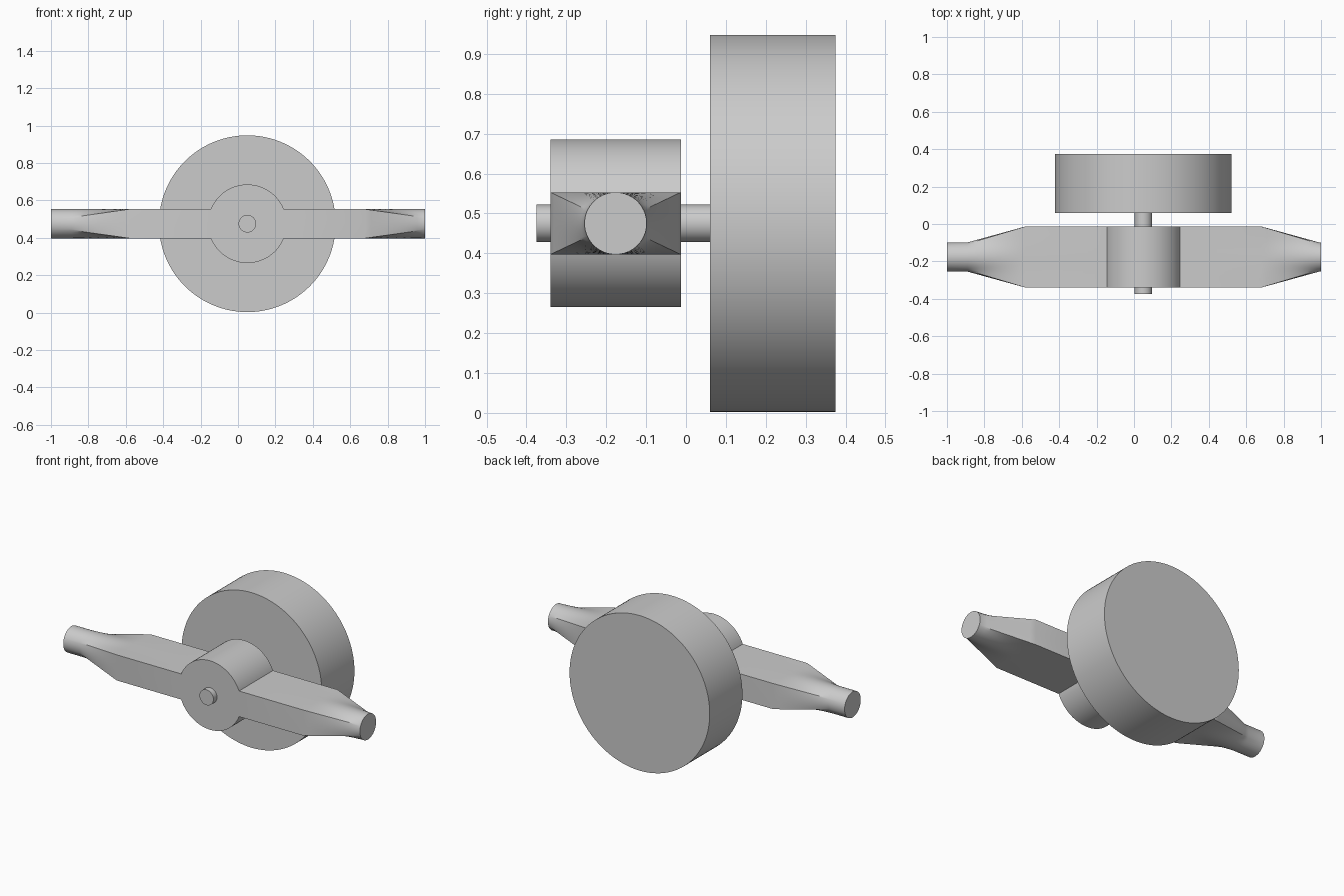
import bpy, bmesh, math
from mathutils import Matrix

cube = bpy.data.objects.get("Cube")
if cube:
    bpy.data.objects.remove(cube, do_unlink=True)

AXIS_X, AXIS_Z = 0.05, 0.475      # shared axle line
HUB_FRONT, HUB_BACK = -0.34, -0.013
HALF_D = (HUB_BACK - HUB_FRONT) / 2
MID_Y = (HUB_BACK + HUB_FRONT) / 2
HALF_H = 0.078                    # arm half height and grip radius

grey = bpy.data.materials.new("plain grey")
grey.use_nodes = True
colour = (0.6, 0.6, 0.6, 1)
grey.diffuse_color = colour
grey.node_tree.nodes["Principled BSDF"].inputs["Base Color"].default_value = colour


def finish(name, bm):
    bmesh.ops.recalc_face_normals(bm, faces=bm.faces)
    mesh = bpy.data.meshes.new(name)
    bm.to_mesh(mesh)
    bm.free()
    mesh.materials.append(grey)
    obj = bpy.data.objects.new(name, mesh)
    bpy.context.collection.objects.link(obj)
    bpy.ops.object.select_all(action="DESELECT")
    obj.select_set(True)
    bpy.context.view_layer.objects.active = obj
    bpy.ops.object.shade_smooth_by_angle(angle=math.radians(20))
    return obj


def disc(name, radius, y0, y1, sides=96):
    bm = bmesh.new()
    place = Matrix.Translation((AXIS_X, (y0 + y1) / 2, AXIS_Z)) @ Matrix.Rotation(math.pi / 2, 4, "X")
    bmesh.ops.create_cone(bm, cap_ends=True, segments=sides, radius1=radius,
                          radius2=radius, depth=y1 - y0, matrix=place)
    return finish(name, bm)


# Section angles, with points exactly on the four bar corners
corner = math.atan2(HALF_H, HALF_D)
stops = [-corner, corner, math.pi - corner, math.pi + corner, 2 * math.pi - corner]
ANGLES = [a + (b - a) * i / 16 for a, b in zip(stops, stops[1:]) for i in range(16)]


def section(blend):
    """Rectangle at blend 0, circle at blend 1."""
    points = []
    for a in ANGLES:
        c, s = math.cos(a), math.sin(a)
        reach = min(HALF_D / max(abs(c), 1e-6), HALF_H / max(abs(s), 1e-6))
        r = reach + (HALF_H - reach) * blend
        points.append((MID_Y + r * c, AXIS_Z + r * s))
    return points


def arm(name, side, tip):
    # flat bar, taper from rectangle to round, then a straight round end
    stations = [(0.195, 0)] + [(0.63 + 0.31 * i / 10, i / 10) for i in range(11)]
    rows = [(AXIS_X + side * d, t) for d, t in stations] + [(tip, 1)]
    bm = bmesh.new()
    rings = [[bm.verts.new((x, y, z)) for y, z in section(t)] for x, t in rows]
    n = len(ANGLES)
    for r0, r1 in zip(rings, rings[1:]):
        for i in range(n):
            j = (i + 1) % n
            bm.faces.new((r0[i], r0[j], r1[j], r1[i]))
    bm.faces.new(rings[0])
    bm.faces.new(rings[-1])
    return finish(name, bm)


disc("wheel", 0.4725, 0.06, 0.375, 128)
disc("hub", 0.21, HUB_FRONT, HUB_BACK)
disc("axle", 0.047, -0.375, 0.06, 48)
arm("left_arm", 1, 1.0)
arm("right_arm", -1, -1.0)
